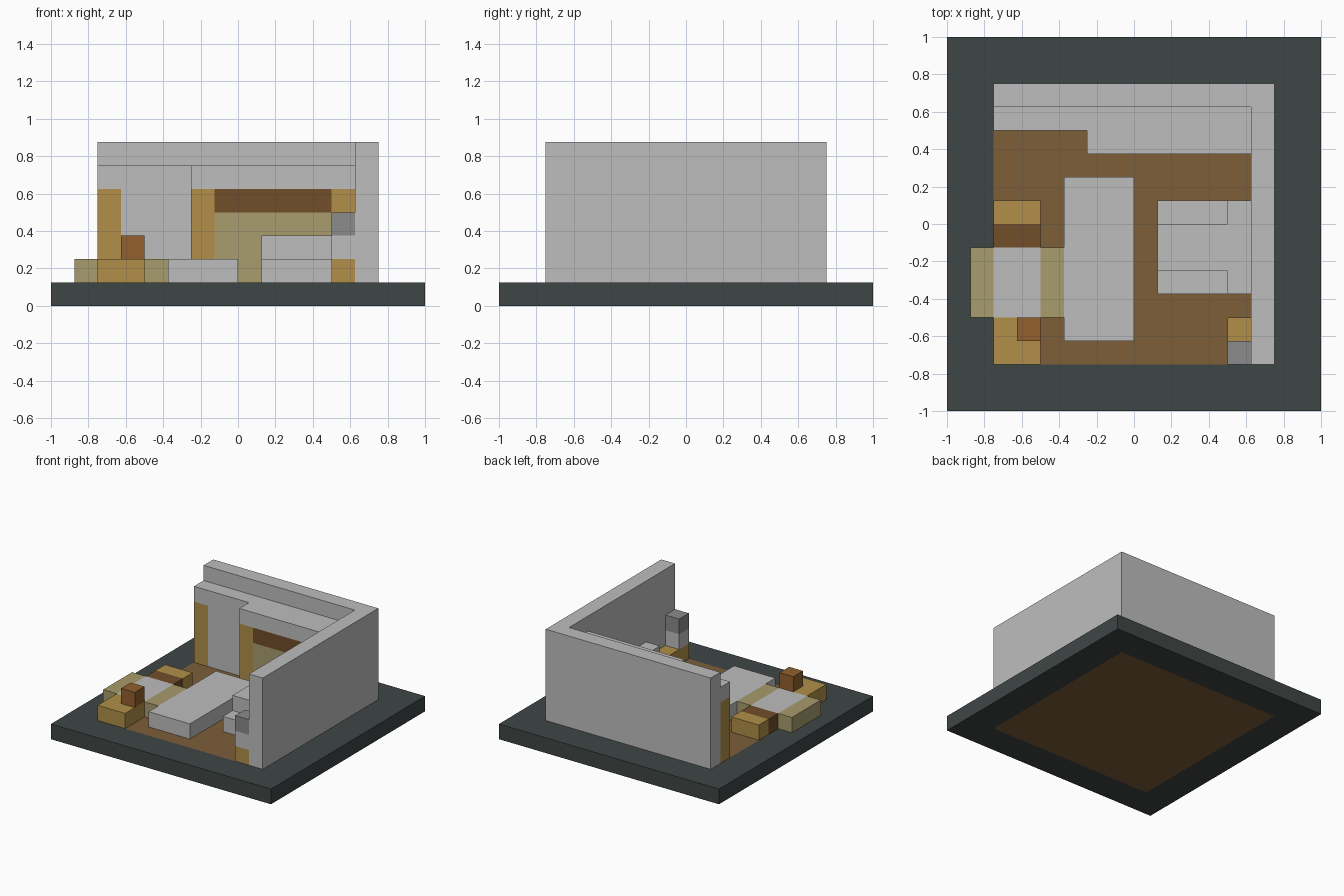
import bpy

cube = bpy.data.objects.get("Cube")
if cube:
    bpy.data.objects.remove(cube, do_unlink=True)

U = 0.125  # one block


def linear(c):
    c /= 255
    return c / 12.92 if c <= 0.04045 else ((c + 0.055) / 1.055) ** 2.4


def material(name, r, g, b):
    m = bpy.data.materials.new(name)
    m.use_nodes = True
    col = (linear(r), linear(g), linear(b), 1)
    m.diffuse_color = col
    m.node_tree.nodes["Principled BSDF"].inputs["Base Color"].default_value = col
    return m


slate = material("slate", 63, 70, 69)
floor_brown = material("floor brown", 124, 94, 57)
grey = material("light grey", 190, 190, 190)
mid_grey = material("mid grey", 139, 139, 139)
amber = material("amber wood", 177, 143, 72)
sand = material("sand", 168, 156, 108)
dark_brown = material("dark brown", 114, 77, 42)
copper = material("copper brown", 146, 96, 46)


def box(name, mat, x, y, z):
    """Axis-aligned box; ranges are given in blocks."""
    corners = [(a * U, b * U, c * U) for c in z for b in y for a in x]
    faces = [(0, 2, 3, 1), (4, 5, 7, 6), (0, 1, 5, 4),
             (2, 6, 7, 3), (0, 4, 6, 2), (1, 3, 7, 5)]
    mesh = bpy.data.meshes.new(name)
    mesh.from_pydata(corners, [], faces)
    mesh.materials.append(mat)
    ob = bpy.data.objects.new(name, mesh)
    bpy.context.collection.objects.link(ob)
    return ob


# Base slab: slate border around the wooden floor
box("floor", floor_brown, (-6, 6), (-6, 6), (0, 1))
for side, (lo, hi) in {"near": (-8, -6), "far": (6, 8)}.items():
    box(f"base_border_{side}", slate, (-8, 8), (lo, hi), (0, 1))
    box(f"base_border_side_{side}", slate, (lo, hi), (-6, 6), (0, 1))

# Outer walls
box("back_wall", grey, (-6, 6), (5, 6), (1, 7))
box("left_wall", grey, (5, 6), (-6, 5), (1, 7))

# Shallow inner wall with its post
box("inner_wall_post", amber, (-6, -5), (4, 5), (1, 5))
box("inner_wall_panel", grey, (-5, -2), (4, 5), (1, 5))
box("inner_wall_top", grey, (-6, -2), (4, 5), (5, 6))

# Deep alcove: posts, sand panel, dark band and top
for name, x in (("right", -2), ("left", 4)):
    box(f"alcove_post_{name}", amber, (x, x + 1), (3, 5), (1, 5))
box("alcove_panel", sand, (-1, 4), (3, 5), (1, 4))
box("alcove_band", dark_brown, (-1, 4), (3, 5), (4, 5))
box("alcove_top", grey, (-2, 5), (3, 5), (5, 6))

# Sofa: back and seat, with low arms
box("sofa_back", grey, (4, 5), (-3, 1), (1, 3))
box("sofa_seat", grey, (1, 4), (-2, 0), (1, 3))
for name, y in (("front", -3), ("rear", 0)):
    box(f"sofa_arm_{name}", grey, (1, 4), (y, y + 1), (1, 2))

# Corner stand
box("stand_base", amber, (4, 5), (-6, -4), (1, 2))
box("stand_stem", grey, (4, 5), (-6, -5), (2, 3))
box("stand_head", mid_grey, (4, 5), (-6, -5), (3, 4))

# Rug block and bed
box("long_table", grey, (-3, 0), (-5, 2), (1, 2))
box("bench_end_outer", sand, (-7, -6), (-4, -1), (1, 2))
box("bench_middle", grey, (-6, -4), (-4, -1), (1, 2))
box("bench_end_inner", sand, (-4, -3), (-4, -1), (1, 2))

# Side tables either side of the bench
box("front_side_table", amber, (-6, -4), (-6, -4), (1, 2))
box("table_ornament", copper, (-5, -4), (-5, -4), (2, 3))
box("rear_side_table", amber, (-6, -4), (0, 1), (1, 2))
box("rear_side_table_inset", dark_brown, (-6, -4), (-1, 0), (1, 2))
